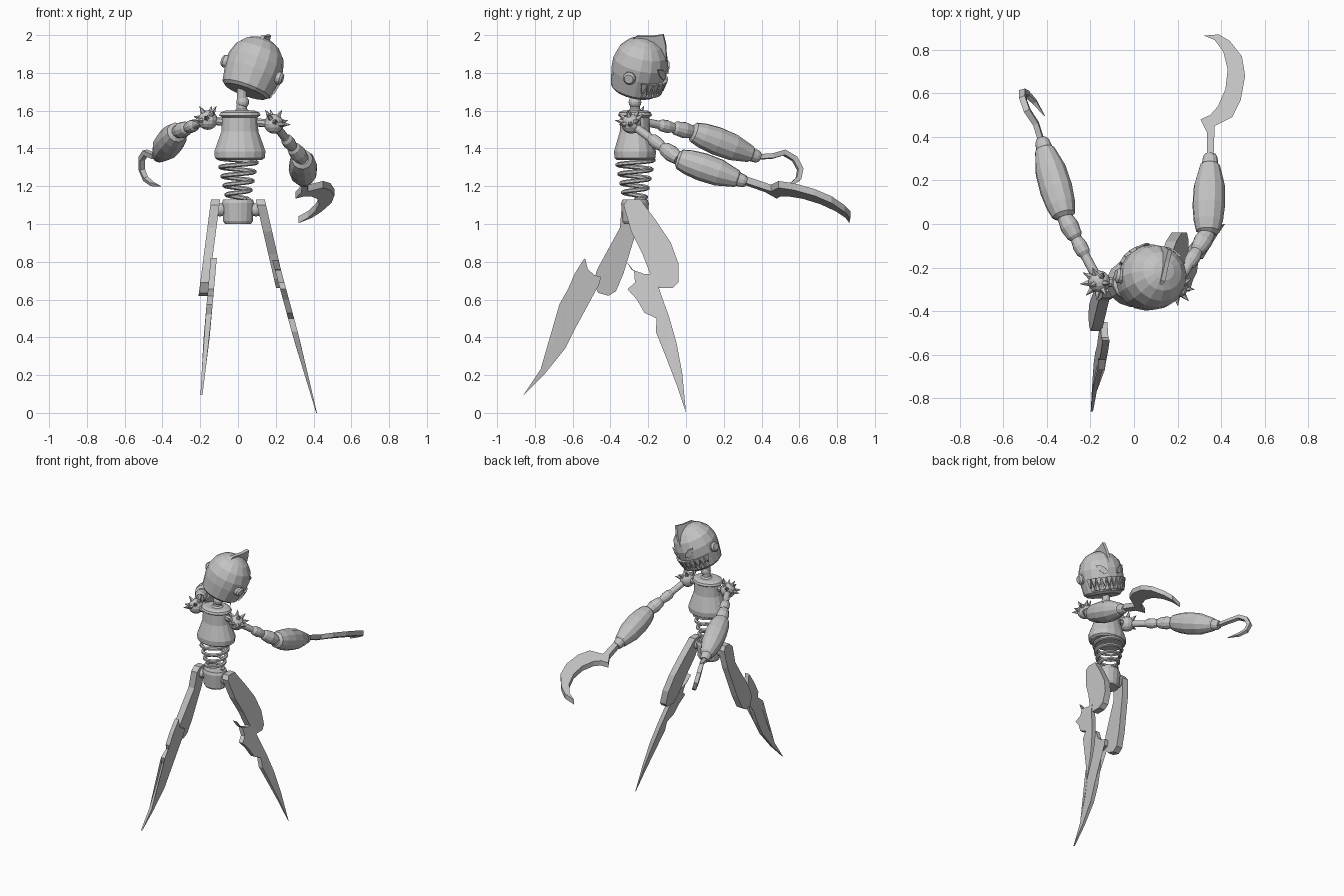
import bpy, bmesh
from math import sin, cos, pi, radians
from mathutils import Vector, Matrix

if "Cube" in bpy.data.objects:
    bpy.data.objects.remove(bpy.data.objects["Cube"])

grey = bpy.data.materials.new("plain grey")
grey.use_nodes = True
grey.diffuse_color = (0.55, 0.55, 0.55, 1)
grey.node_tree.nodes["Principled BSDF"].inputs["Base Color"].default_value = (0.55, 0.55, 0.55, 1)


def finish(name, bm, matrix=None):
    bmesh.ops.recalc_face_normals(bm, faces=bm.faces)
    if matrix:
        bm.transform(matrix)
    mesh = bpy.data.meshes.new(name)
    bm.to_mesh(mesh)
    bm.free()
    mesh.materials.append(grey)
    obj = bpy.data.objects.new(name, mesh)
    bpy.context.collection.objects.link(obj)
    return obj


def sweep(name, points, radii, sides=12, ref=(0, 1, 0), flat=1.0, matrix=None):
    """Round tube through points, one radius per point, capped."""
    points = [Vector(p) for p in points]
    bm = bmesh.new()
    rings = []
    for i, (p, r) in enumerate(zip(points, radii)):
        t = (points[min(i + 1, len(points) - 1)] - points[max(i - 1, 0)]).normalized()
        n = t.cross(Vector(ref)).normalized()
        b = n.cross(t)
        angles = [2 * pi * (k + 0.5) / sides for k in range(sides)]
        rings.append([bm.verts.new(p + r * (cos(a) * n + flat * sin(a) * b)) for a in angles])
    for low, high in zip(rings, rings[1:]):
        for k in range(sides):
            j = (k + 1) % sides
            bm.faces.new((low[k], low[j], high[j], high[k]))
    bm.faces.new(rings[0])
    bm.faces.new(rings[-1])
    return finish(name, bm, matrix)


def limb(name, a, b, profile, sides=12):
    a, b = Vector(a), Vector(b)
    return sweep(name, [a.lerp(b, t) for t, r in profile], [r for t, r in profile],
                 sides, (0.1, 0.2, 1))


def lathe(name, x, y, profile, sides=16, flat=1.0, matrix=None):
    return sweep(name, [(x, y, z) for z, r in profile], [r for z, r in profile],
                 sides, flat=flat, matrix=matrix)


def ball(name, centre, radius):
    bm = bmesh.new()
    bmesh.ops.create_uvsphere(bm, u_segments=12, v_segments=8, radius=radius)
    return finish(name, bm, Matrix.Translation(centre))


def plate(name, outline, place, matrix=None):
    """Slab from a 2D outline; place(u, v, side) gives the 3D point."""
    bm = bmesh.new()
    back = [bm.verts.new(place(u, v, -1)) for u, v in outline]
    front = [bm.verts.new(place(u, v, 1)) for u, v in outline]
    caps = [bm.faces.new(back), bm.faces.new(front)]
    for k in range(len(back)):
        j = (k + 1) % len(back)
        bm.faces.new((back[k], back[j], front[j], front[k]))
    bmesh.ops.triangulate(bm, faces=caps)
    return finish(name, bm, matrix)


# Torso, spring waist, pelvis and neck
Y = -0.27
lathe("torso", 0.01, Y, [(1.34, 0.12), (1.35, 0.135), (1.385, 0.138), (1.49, 0.1),
                         (1.565, 0.095), (1.575, 0.112), (1.59, 0.105), (1.6, 0.08)], flat=0.82)
lathe("pelvis", 0, Y, [(1.0, 0.07), (1.015, 0.08), (1.11, 0.088), (1.13, 0.08)], flat=0.85)
lathe("neck", 0.02, Y, [(1.59, 0.05), (1.61, 0.028), (1.7, 0.026), (1.74, 0.03)], 12)
ball("neck_joint", (0.025, Y, 1.645), 0.034)
turns, steps = 4.5, 90
coil = [(i / steps, 2 * pi * turns * i / steps) for i in range(steps + 1)]
sweep("waist_spring",
      [((0.055 + 0.05 * t) * cos(a), Y + (0.055 + 0.045 * t) * sin(a), 1.13 + 0.22 * t)
       for t, a in coil], [0.012] * len(coil), 6, (0, 0, 1))

# Head, tilted sideways and forward
tilt = (Matrix.Translation((0.085, -0.245, 1.83)) @ Matrix.Rotation(radians(20), 4, 'Y')
        @ Matrix.Rotation(radians(-12), 4, 'X') @ Matrix.Rotation(radians(-12), 4, 'Z'))
lathe("head", 0, 0, [(-0.14, 0.115), (-0.125, 0.133), (-0.03, 0.151), (0.03, 0.153),
                     (0.09, 0.134), (0.135, 0.094), (0.157, 0.05), (0.165, 0.01)], 16, 0.97, tilt)
plate("head_crest", [(-0.1, 0.11), (-0.05, 0.167), (0.03, 0.188), (0.085, 0.212), (0.11, 0.16),
                     (0.135, 0.07), (0.05, 0.1)],
      lambda u, v, s: Vector((0.01 * s, u, v)), tilt)


def on_head(inner, outer):
    def place(u, v, s):
        r = (outer if s > 0 else inner) + min(0, v + 0.03) * 0.18
        return Vector((r * sin(u), r * cos(u), v))
    return place


for side, word in ((1, "left"), (-1, "right")):
    ear = sweep(word + "_ear", [(side * x, -0.02, -0.02) for x in (0.12, 0.16, 0.172)],
                (0.034, 0.034, 0.024), 12, matrix=tilt)
    eye = [(0.2, -0.005), (0.4, -0.012), (0.62, 0.015), (0.76, 0.05), (0.5, 0.045), (0.33, 0.025)]
    plate(word + "_eye", [(side * u, v) for u, v in eye], on_head(0.149, 0.157), tilt)

# Interlocking teeth
for i in range(-5, 6):
    a = i * 0.23
    plate("upper_tooth", [(a - 0.11, -0.035), (a + 0.11, -0.035), (a, -0.095)],
          on_head(0.14, 0.163), tilt)
    if i < 5:
        a += 0.115
        plate("lower_tooth", [(a - 0.1, -0.118), (a + 0.1, -0.118), (a, -0.055)],
              on_head(0.14, 0.16), tilt)

# Shoulders and arms
upper = [(0, 0.022), (0.4, 0.022), (0.45, 0.032), (0.55, 0.034), (0.66, 0.026), (0.7, 0.036),
         (0.85, 0.044), (1, 0.034)]
fore = [(-0.02, 0.035), (0.02, 0.055), (0.15, 0.068), (0.35, 0.076), (0.6, 0.072),
        (0.86, 0.046), (0.88, 0.038), (0.96, 0.034), (1, 0.026)]
arms = {"left": ((0.19, -0.29, 1.53), (0.34, -0.04, 1.345), (0.35, 0.32, 1.222)),
        "right": ((-0.16, -0.265, 1.55), (-0.32, 0.035, 1.488), (-0.425, 0.39, 1.352))}
for word, (shoulder, elbow, wrist) in arms.items():
    side = 1 if word == "left" else -1
    c = Vector(shoulder)
    ball(word + "_shoulder", c, 0.052)
    limb(word + "_shoulder_peg", (side * 0.07, Y, 1.54), c, [(0, 0.022), (1, 0.022)], 8)
    limb(word + "_upper_arm", shoulder, elbow, upper)
    limb(word + "_forearm", elbow, wrist, fore)
    # Spikes ring the outer top of the shoulder
    axis = Vector((side * 0.5, -0.25, 0.85)).normalized()
    across = axis.cross(Vector((0, 1, 0))).normalized()
    along = axis.cross(across)
    for k in range(9):
        a = k * 2 * pi / 8
        d = axis if k == 8 else (0.55 * axis + cos(a) * across + sin(a) * along).normalized()
        limb(word + "_shoulder_spike", c + d * 0.035, c + d * 0.088, [(0, 0.02), (1, 0.001)], 5)

# Left hand: broad sickle in a slanted plane
sickle = [(0.335, 0.3), (0.365, 0.3), (0.37, 0.45), (0.45, 0.49), (0.49, 0.57), (0.51, 0.68),
          (0.495, 0.77), (0.44, 0.84), (0.39, 0.87), (0.32, 0.865), (0.37, 0.845), (0.41, 0.79),
          (0.43, 0.71), (0.42, 0.62), (0.385, 0.54), (0.35, 0.5), (0.305, 0.48), (0.335, 0.42)]
plate("left_sickle", sickle, lambda u, v, s: Vector(
    (u, v, 1.164 + 0.42 * (u - 0.35) - 0.354 * (v - 0.5) + 0.018 * s)))

# Right hand: curled narrow hook
hook = [(-0.425, 0.38, 1.355), (-0.45, 0.46, 1.36), (-0.49, 0.52, 1.378), (-0.51, 0.575, 1.345),
        (-0.51, 0.605, 1.29), (-0.49, 0.595, 1.24), (-0.455, 0.56, 1.212), (-0.41, 0.495, 1.2)]
sweep("right_hook", hook, (0.018, 0.018, 0.02, 0.02, 0.02, 0.018, 0.014, 0.002), 4, (1, 0.3, 0.2))

# Legs: flat slanted thighs and jagged blade shins, outlined as (y, z)
thighs = {
    "left": [(-0.33, 1.1), (-0.31, 1.13), (-0.24, 1.13), (-0.22, 1.1), (-0.16, 1.02), (-0.08, 0.9),
             (-0.04, 0.79), (-0.04, 0.69), (-0.07, 0.66), (-0.14, 0.66), (-0.18, 0.71),
             (-0.23, 0.84), (-0.29, 0.96)],
    "right": [(-0.34, 1.1), (-0.31, 1.13), (-0.26, 1.13), (-0.24, 1.1), (-0.26, 0.97),
              (-0.3, 0.84), (-0.33, 0.74), (-0.37, 0.645), (-0.41, 0.62), (-0.465, 0.635),
              (-0.49, 0.69), (-0.47, 0.76), (-0.41, 0.87), (-0.35, 0.98)]}
shins = {
    "left": [(-0.32, 0.81), (-0.29, 0.76), (-0.22, 0.735), (-0.16, 0.735), (-0.15, 0.68),
             (-0.13, 0.62), (-0.09, 0.51), (-0.05, 0.37), (-0.02, 0.21), (0, 0), (-0.05, 0.15),
             (-0.1, 0.28), (-0.16, 0.43), (-0.155, 0.5), (-0.22, 0.53), (-0.26, 0.6),
             (-0.31, 0.655), (-0.27, 0.69), (-0.275, 0.75)],
    "right": [(-0.535, 0.82), (-0.52, 0.76), (-0.485, 0.73), (-0.45, 0.72), (-0.46, 0.68),
              (-0.535, 0.665), (-0.545, 0.6), (-0.56, 0.53), (-0.59, 0.44), (-0.64, 0.34),
              (-0.745, 0.21), (-0.86, 0.095), (-0.77, 0.23), (-0.7, 0.39), (-0.655, 0.52),
              (-0.67, 0.575), (-0.615, 0.62), (-0.625, 0.655), (-0.59, 0.735), (-0.55, 0.8)]}
for word, side, thigh_lean, knee, shin_lean in (("left", 1, 0.23, 0.2, 0.27),
                                                ("right", -1, 0.13, 0.13, 0.09)):
    plate(word + "_thigh", thighs[word], lambda u, v, s: Vector(
        (side * (0.12 + thigh_lean * (1.12 - v)) + 0.024 * s, u, v)))
    plate(word + "_shin", shins[word], lambda u, v, s: Vector(
        (side * (knee + shin_lean * (0.8 - v)) + s * min(0.016, 0.002 + 0.035 * v), u, v)))
    ball(word + "_hip_joint", (side * 0.095, -0.28, 1.075), 0.035)
